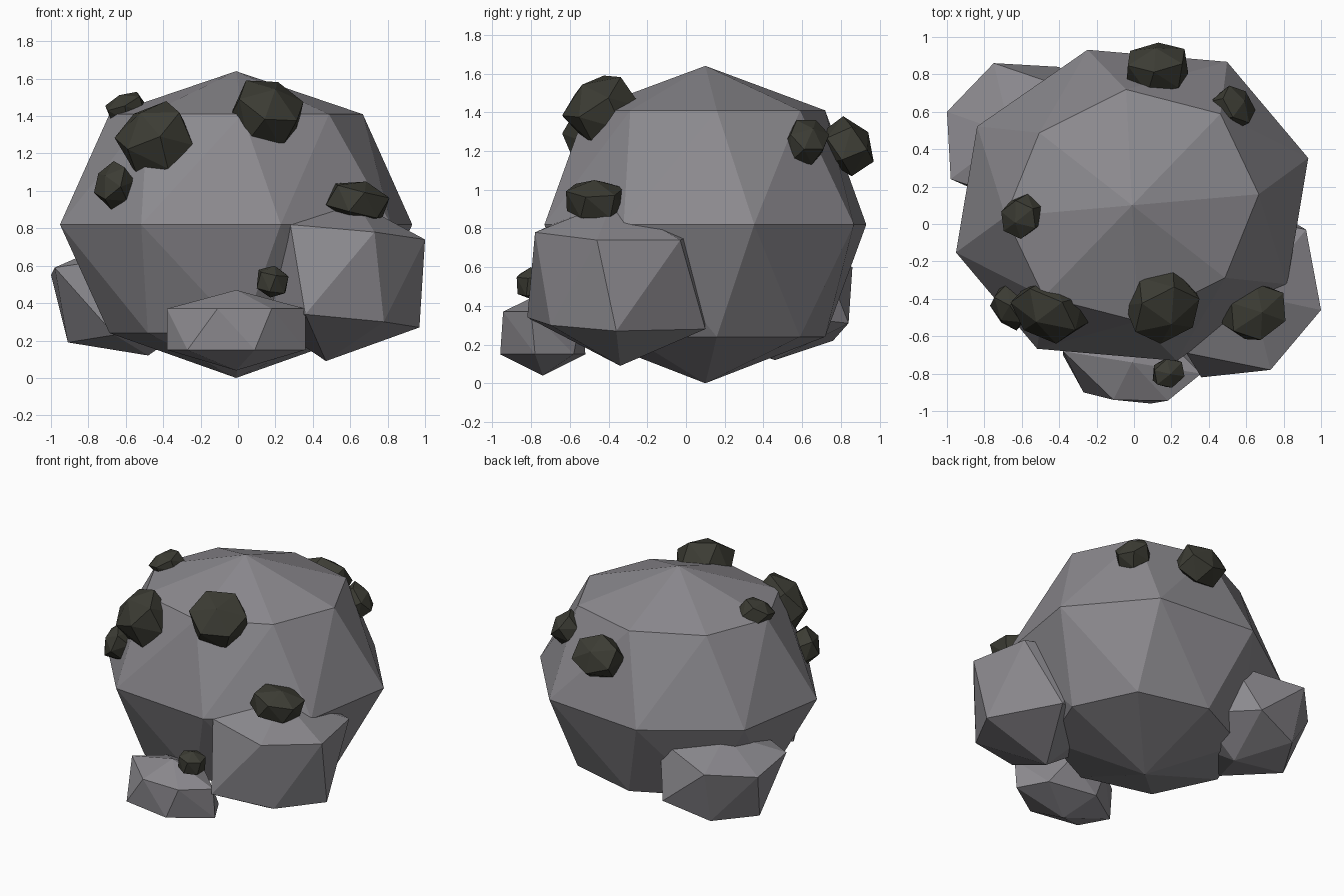
import bpy
import bmesh
import math
from mathutils import Euler, Vector

cube = bpy.data.objects.get("Cube")
if cube:
    bpy.data.objects.remove(cube, do_unlink=True)


def make_material(name, rgb):
    mat = bpy.data.materials.new(name)
    mat.use_nodes = True
    mat.diffuse_color = (*rgb, 1)
    bsdf = mat.node_tree.nodes["Principled BSDF"]
    bsdf.inputs["Base Color"].default_value = (*rgb, 1)
    bsdf.inputs["Roughness"].default_value = 0.9
    return mat


stone = make_material("grey_stone", (0.26, 0.252, 0.272))
coal = make_material("dark_coal", (0.045, 0.045, 0.034))


def hull_object(name, points, mat):
    """Flat shaded faceted lump wrapped around the points."""
    bm = bmesh.new()
    for p in points:
        bm.verts.new(p)
    out = bmesh.ops.convex_hull(bm, input=bm.verts)
    loose = {v for v in out["geom_interior"] if isinstance(v, bmesh.types.BMVert)}
    bmesh.ops.delete(bm, geom=list(loose), context="VERTS")
    bmesh.ops.recalc_face_normals(bm, faces=bm.faces)
    mesh = bpy.data.meshes.new(name)
    bm.to_mesh(mesh)
    bm.free()
    mesh.materials.append(mat)
    obj = bpy.data.objects.new(name, mesh)
    bpy.context.collection.objects.link(obj)
    return obj


def mirrored_ring(centre, half):
    """Half a ring of corners plus the same corners reflected through its centre."""
    c = Vector(centre)
    pts = [Vector(p) for p in half]
    return pts + [2 * c - p for p in pts]


def polar_half(centre, corners):
    """Corners given as (degrees, radius) on a level ring."""
    x, y, z = centre
    return [(x + r * math.cos(math.radians(a)), y + r * math.sin(math.radians(a)), z)
            for a, r in corners]


# Main boulder: two poles and three level rings of eight corners
inner = [(5, 0.68), (46, 0.68), (93, 0.62), (142, 0.63)]
outer = [(15, 0.975), (56.5, 0.92), (106, 0.865), (153, 0.93)]
points = [(-0.01, 0.1, 0.0), (-0.01, 0.1, 1.64)]
for z, corners in ((0.24, inner), (0.82, outer), (1.41, inner)):
    c = (-0.01, 0.1, z)
    points += mirrored_ring(c, polar_half(c, corners))
hull_object("main_boulder", points, stone)

# Small boulders: two poles and two rings of six corners
small_boulders = {
    "front_boulder": (
        [(-0.01, -0.74, 0.04), (-0.01, -0.74, 0.47)],
        ((-0.01, -0.74, 0.15), [(-0.27, -0.9, 0.15), (0.09, -0.96, 0.15), (0.36, -0.78, 0.15)]),
        ((-0.01, -0.74, 0.37), [(-0.11, -0.94, 0.37), (0.18, -0.945, 0.37), (0.36, -0.8, 0.37)])),
    "left_boulder": (
        [(0.47, -0.34, 0.09), (0.63, -0.38, 0.94)],
        ((0.53, -0.36, 0.31), [(0.36, -0.82, 0.34), (0.78, -0.7, 0.3), (0.97, -0.36, 0.27)]),
        ((0.6, -0.36, 0.78), [(0.28, -0.69, 0.82), (0.73, -0.78, 0.78), (1.0, -0.46, 0.74)])),
    "rear_boulder": (
        [(-0.48, 0.46, 0.12), (-0.66, 0.48, 0.73)],
        ((-0.53, 0.47, 0.27), [(-0.91, 0.45, 0.19), (-0.73, 0.76, 0.22), (-0.4, 0.84, 0.31)]),
        ((-0.63, 0.47, 0.63), [(-0.98, 0.24, 0.59), (-1.0, 0.6, 0.55), (-0.75, 0.86, 0.6)])),
}
for name, (poles, low, high) in small_boulders.items():
    hull_object(name, poles + mirrored_ring(*low) + mirrored_ring(*high), stone)


def coal_chunk(name, low, high, tilt):
    """Tilted six sided lump, fitted between two opposite corners."""
    pts = [Vector((0, 0, -0.85)), Vector((0, 0, 0.85))]
    for z, twist in ((-0.45, 0), (0.45, 14)):
        for k in range(6):
            a = math.radians(60 * k + twist)
            pts.append(Vector((1.05 * math.cos(a), 0.9 * math.sin(a), z)))
    turn = Euler([math.radians(t) for t in tilt]).to_matrix()
    pts = [turn @ p for p in pts]
    for i in range(3):
        a, b = min(p[i] for p in pts), max(p[i] for p in pts)
        for p in pts:
            p[i] = low[i] + (p[i] - a) / (b - a) * (high[i] - low[i])
    hull_object(name, pts, coal)


# Coal chunks stuck on the boulders
coal_chunk("coal_front_right", (-0.66, -0.64, 1.08), (-0.24, -0.28, 1.48), (40, -10, -35))
coal_chunk("coal_front_centre", (-0.05, -0.64, 1.23), (0.35, -0.23, 1.59), (40, 10, 15))
coal_chunk("coal_front_low", (-0.77, -0.57, 0.90), (-0.55, -0.32, 1.16), (60, -20, -30))
coal_chunk("coal_right_top", (-0.71, -0.08, 1.36), (-0.49, 0.16, 1.53), (10, -30, 20))
coal_chunk("coal_back", (-0.04, 0.70, 1.07), (0.29, 0.97, 1.38), (-55, 10, 10))
coal_chunk("coal_back_left", (0.41, 0.50, 1.13), (0.65, 0.74, 1.36), (-40, 30, -30))
coal_chunk("coal_on_left_boulder", (0.47, -0.62, 0.84), (0.81, -0.31, 1.05), (10, 15, 25))
coal_chunk("coal_on_front_boulder", (0.10, -0.875, 0.43), (0.27, -0.71, 0.60), (10, 5, 30))
